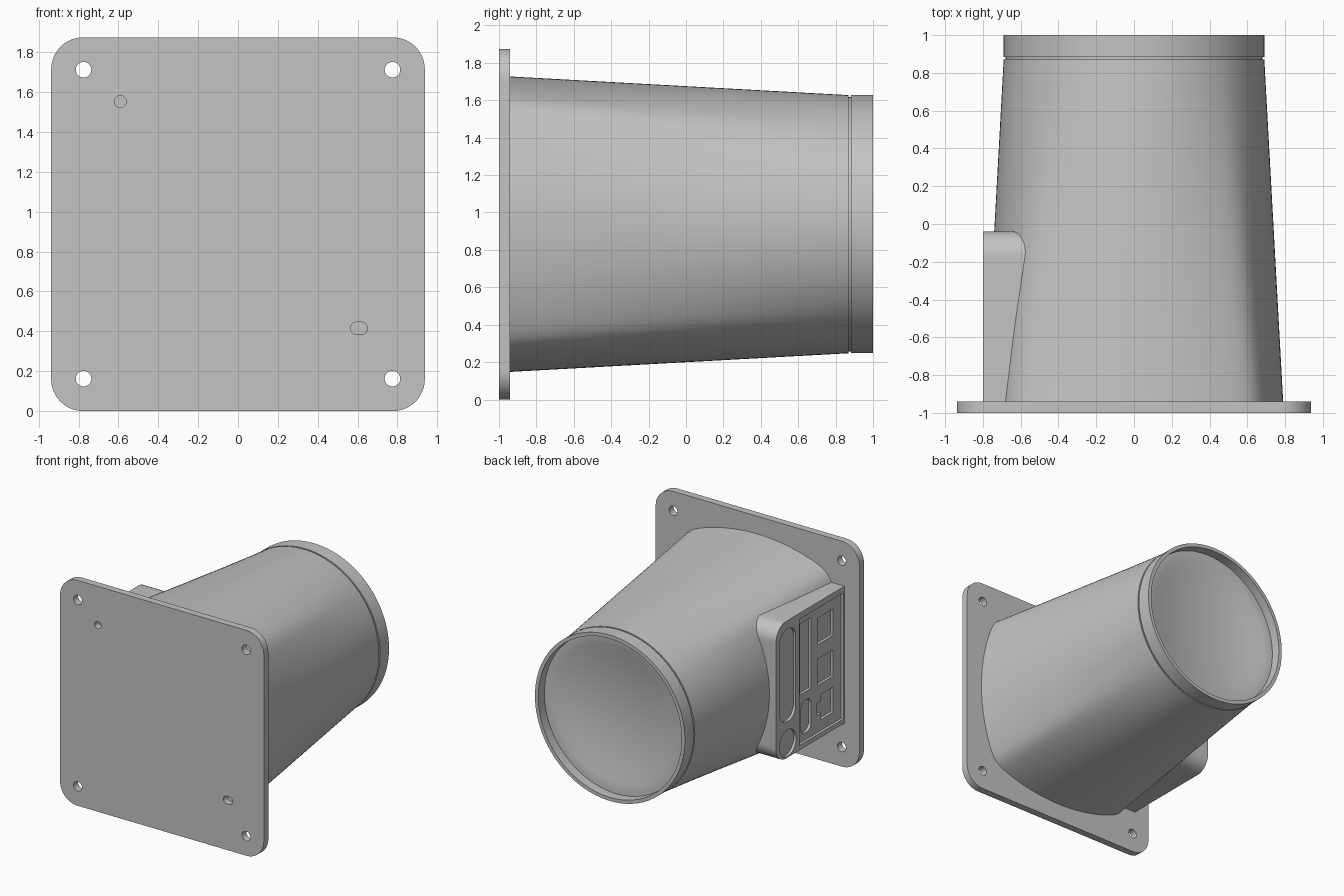
import bpy, bmesh, math
from mathutils import Vector

if "Cube" in bpy.data.objects:
    bpy.data.objects.remove(bpy.data.objects["Cube"], do_unlink=True)

CZ = 0.9375          # height of the central axis
SEG = 128

grey = bpy.data.materials.new("light_grey")
grey.use_nodes = True
grey.diffuse_color = (0.55, 0.55, 0.55, 1)
grey.node_tree.nodes["Principled BSDF"].inputs["Base Color"].default_value = (0.55, 0.55, 0.55, 1)


def make_object(name, bm):
    bmesh.ops.recalc_face_normals(bm, faces=bm.faces)
    mesh = bpy.data.meshes.new(name)
    bm.to_mesh(mesh)
    bm.free()
    mesh.materials.append(grey)
    obj = bpy.data.objects.new(name, mesh)
    bpy.context.collection.objects.link(obj)
    return obj


def rounded_rect(cu, cv, w, h, r, n=8):
    """Outline of a rounded rectangle as (u, v) points."""
    pts = []
    for k, (su, sv) in enumerate([(1, 1), (-1, 1), (-1, -1), (1, -1)]):
        for i in range(n + 1):
            a = math.pi / 2 * (k + i / n)
            pts.append((cu + su * (w / 2 - r) + r * math.cos(a),
                        cv + sv * (h / 2 - r) + r * math.sin(a)))
    return pts


def add_prism(bm, outline, axis, a, b):
    """Extrude an outline along x (u=y, v=z) or along y (u=x, v=z)."""
    def place(p, d):
        return (d, p[0], p[1]) if axis == "x" else (p[0], d, p[1])
    verts = [bm.verts.new(place(p, a)) for p in outline]
    bmesh.ops.remove_doubles(bm, verts=verts, dist=1e-5)
    verts = [v for v in verts if v.is_valid]
    face = bm.faces.new(verts)
    res = bmesh.ops.extrude_face_region(bm, geom=[face], use_keep_orig=True)
    shift = Vector((b - a, 0, 0) if axis == "x" else (0, b - a, 0))
    for v in res["geom"]:
        if isinstance(v, bmesh.types.BMVert):
            v.co += shift


def prisms(name, outlines, axis, a, b):
    bm = bmesh.new()
    for o in outlines:
        add_prism(bm, o, axis, a, b)
    return make_object(name, bm)


def boolean(target, tool, operation):
    tool.hide_render = True
    mod = target.modifiers.new(operation, "BOOLEAN")
    mod.operation = operation
    mod.solver = "EXACT"
    mod.object = tool
    bpy.context.view_layer.update()
    bpy.ops.object.select_all(action="DESELECT")
    bpy.context.view_layer.objects.active = target
    target.select_set(True)
    bpy.ops.object.modifier_apply(modifier=mod.name)
    bpy.data.objects.remove(tool, do_unlink=True)


# Mounting plate with four corner holes and two small openings
plate = prisms("mounting_plate", [rounded_rect(0, CZ, 1.875, 1.875, 0.16, 12)], "y", -1.0, -0.94)
holes = [rounded_rect(sx * 0.775, CZ + sz * 0.775, 0.078, 0.078, 0.0389) for sx in (-1, 1) for sz in (-1, 1)]
holes += [rounded_rect(-0.59, 1.553, 0.06, 0.06, 0.0299), rounded_rect(0.607, 0.415, 0.084, 0.062, 0.03)]
boolean(plate, prisms("hole_cutter", holes, "y", -1.1, -0.9), "DIFFERENCE")


# Housing: bulged square at the plate, blending to a circle at the back
def bulged_square(angle):
    def side(a):
        return -0.79 * math.cos(a) + math.sqrt(1.58 ** 2 - (0.79 * math.sin(a)) ** 2)
    a = angle % (math.pi / 2)
    a = min(a, math.pi / 2 - a)
    r1, r2 = side(a), side(math.pi / 2 - a)
    return (r1 ** -36 + r2 ** -36) ** (-1 / 36)


bm = bmesh.new()
rings = []


def add_ring(y, radius):
    ring = []
    for i in range(SEG):
        a = 2 * math.pi * i / SEG
        r = radius(a)
        ring.append(bm.verts.new((r * math.cos(a), y, CZ + r * math.sin(a))))
    rings.append(ring)


STEPS = 10
for k in range(STEPS + 1):
    t = k / STEPS
    add_ring(-0.945 + t * 1.815, lambda a: bulged_square(a) * (1 - t) + 0.69 * t)
# Groove, end collar and stepped recess
for y, r in [(0.87, 0.68), (0.883, 0.68), (0.883, 0.69), (1.0, 0.69), (1.0, 0.66),
             (0.92, 0.66), (0.92, 0.57), (0.88, 0.47)]:
    add_ring(y, lambda a: r)
for p, q in zip(rings, rings[1:]):
    for i in range(SEG):
        j = (i + 1) % SEG
        bm.faces.new((p[i], p[j], q[j], q[i]))
bm.faces.new(rings[0])
bm.faces.new(rings[-1])
housing = make_object("housing", bm)

# Side connector block, rounded at its back corners
outline = [(-0.945, CZ - 0.57)]
for sign in (-1, 1):
    arc = []
    for i in range(11):
        a = math.pi / 2 * i / 10
        arc.append((-0.17 + 0.13 * math.sin(a), CZ + sign * (0.44 + 0.13 * math.cos(a))))
    outline += arc if sign < 0 else arc[::-1]
outline.append((-0.945, CZ + 0.57))
boolean(housing, prisms("block", [outline], "x", -0.8, -0.45), "UNION")


# Connector panel recesses, cut from the block's outer face
def rect(y0, y1, z0, z1, r=0.005):
    return rounded_rect((y0 + y1) / 2, CZ + (z0 + z1) / 2, y1 - y0, z1 - z0, r)


panel = [rect(-0.925, -0.35, -0.53, 0.52), rect(-0.30, -0.09, -0.27, 0.50, 0.10),
         rect(-0.305, -0.085, -0.56, -0.34, 0.1099)]
boolean(housing, prisms("panel_cutter", panel, "x", -0.9, -0.778), "DIFFERENCE")
ports = [rect(-0.53, -0.385, -0.13, 0.46), rect(-0.53, -0.40, -0.47, -0.20, 0.05),
         rect(-0.82, -0.62, 0.20, 0.42), rect(-0.82, -0.62, -0.14, 0.08),
         rect(-0.82, -0.66, -0.44, -0.23)]
boolean(housing, prisms("port_cutter", ports, "x", -0.9, -0.755), "DIFFERENCE")
boolean(housing, prisms("notch_cutter", [rect(-0.68, -0.61, -0.385, -0.285)], "x", -0.9, -0.755), "DIFFERENCE")

# Smooth shading with sharp edges kept
bpy.ops.object.select_all(action="DESELECT")
for obj in (plate, housing):
    obj.select_set(True)
bpy.context.view_layer.objects.active = housing
bpy.ops.object.shade_smooth_by_angle(angle=math.radians(25))
